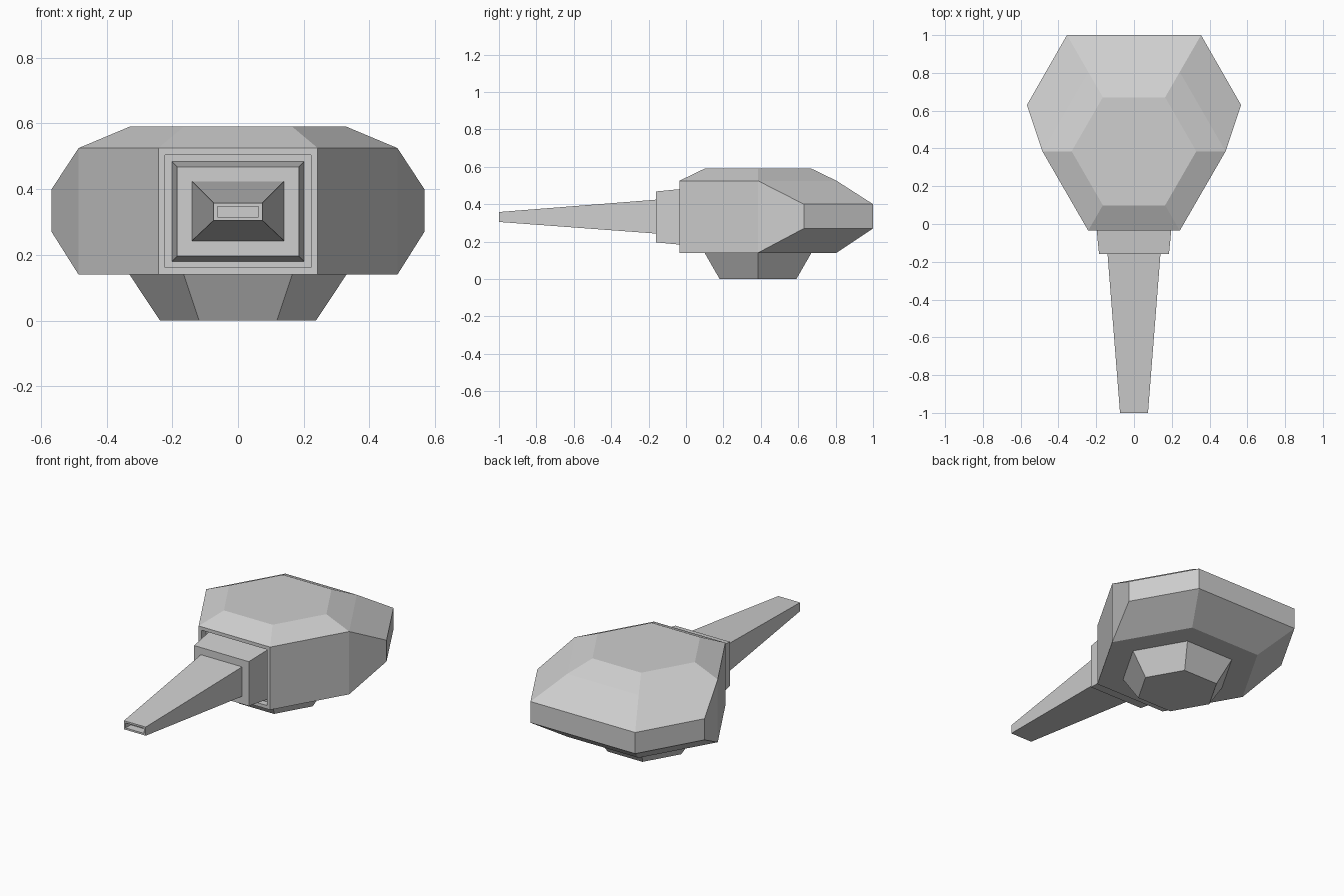
import bpy
import bmesh
import math
from mathutils import Vector

if "Cube" in bpy.data.objects:
    bpy.data.objects.remove(bpy.data.objects["Cube"], do_unlink=True)

grey = bpy.data.materials.new("plain grey")
grey.use_nodes = True
grey.diffuse_color = (0.62, 0.62, 0.62, 1)
grey.node_tree.nodes["Principled BSDF"].inputs["Base Color"].default_value = grey.diffuse_color


def hexagon(radius, z, centre_y=0.385):
    """Six points with corners on the left and right."""
    return [(radius * math.cos(i * math.pi / 3),
             centre_y + radius * math.sin(i * math.pi / 3), z) for i in range(6)]


def rectangle(half_width, z_low, z_high, y):
    return [(x, y, z) for x in (-half_width, half_width) for z in (z_low, z_high)]


def mirrored(x, y, z):
    return [(-x, y, z), (x, y, z)]


def solid(name, points, rim=0, depth=0):
    """Faceted convex solid; its front face may get a rimmed recess."""
    bm = bmesh.new()
    for p in points:
        bm.verts.new(p)
    bmesh.ops.convex_hull(bm, input=bm.verts[:])
    bmesh.ops.dissolve_limit(bm, angle_limit=math.radians(1.5),
                             verts=bm.verts[:], edges=bm.edges[:])
    bmesh.ops.recalc_face_normals(bm, faces=bm.faces[:])
    bm.normal_update()
    if depth:
        front = max(bm.faces, key=lambda f: f.normal.dot(Vector((0, -1, 0))))
        bmesh.ops.inset_individual(bm, faces=[front], thickness=rim, use_even_offset=True)
        bm.normal_update()
        pocket = bmesh.ops.extrude_face_region(bm, geom=[front])["geom"]
        bmesh.ops.translate(bm, vec=(0, depth, 0),
                            verts=[g for g in pocket if isinstance(g, bmesh.types.BMVert)])
        if front.is_valid:
            bmesh.ops.delete(bm, geom=[front], context='FACES_ONLY')
    mesh = bpy.data.meshes.new(name)
    bm.to_mesh(mesh)
    bm.free()
    mesh.materials.append(grey)
    obj = bpy.data.objects.new(name, mesh)
    bpy.context.collection.objects.link(obj)
    return obj


# Turret shell: flat hexagonal roof and floor, with a bulging vertical band at the rear
shell = hexagon(0.33, 0.59) + hexagon(0.485, 0.525) + hexagon(0.485, 0.14)
for z in (0.27, 0.4):
    shell += mirrored(0.567, 0.63, z) + mirrored(0.355, 1.0, z)
solid("turret_shell", shell, rim=0.021, depth=0.04)

# Tapered ring under the shell
solid("turret_base", hexagon(0.33, 0.14) + hexagon(0.237, 0))

# Gun shield seated in the front recess
solid("gun_shield", rectangle(0.201, 0.18, 0.484, 0.005) + rectangle(0.185, 0.196, 0.468, -0.16))

# Tapered square barrel with a hollow muzzle
solid("gun_barrel", rectangle(0.14, 0.243, 0.424, -0.16) + rectangle(0.074, 0.305, 0.358, -1.0),
      rim=0.011, depth=0.05)
